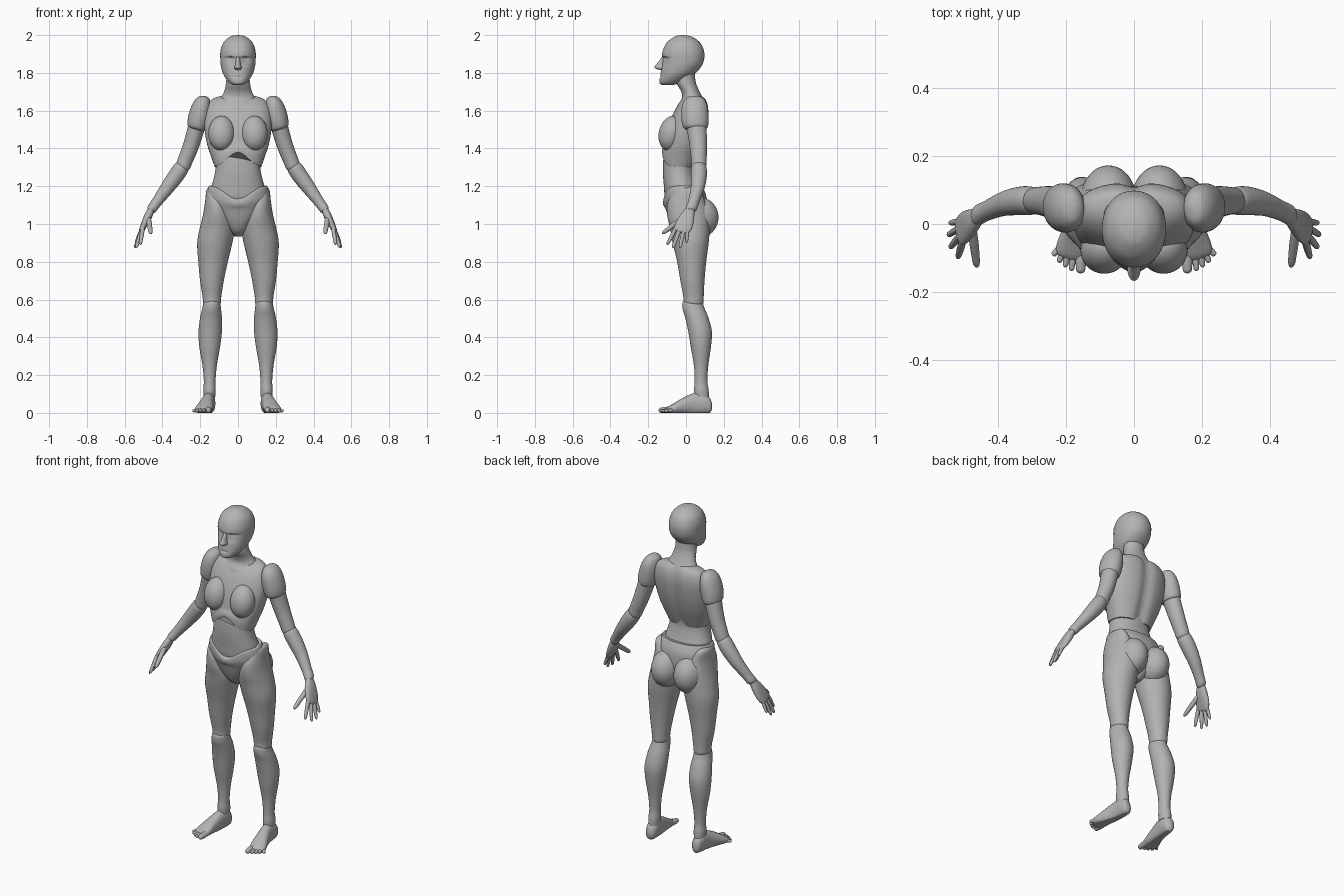
import bpy, bmesh, math
from mathutils import Vector, Matrix

X, Y, Z = Vector((1, 0, 0)), Vector((0, 1, 0)), Vector((0, 0, 1))
GREY = bpy.data.materials.new("mannequin grey")
GREY.diffuse_color = (0.45, 0.45, 0.45, 1)


def finish(name, bm, mirror):
    bmesh.ops.recalc_face_normals(bm, faces=bm.faces)
    me = bpy.data.meshes.new(name)
    bm.to_mesh(me)
    bm.free()
    for f in me.polygons:
        f.use_smooth = True
    me.set_sharp_from_angle(angle=math.radians(50))
    me.materials.append(GREY)
    ob = bpy.data.objects.new(name, me)
    bpy.context.collection.objects.link(ob)
    if mirror:
        ob.modifiers.new("mirror", 'MIRROR').use_mirror_merge = False
    return ob


def spline(rows, sub):
    """Catmull-Rom interpolation of whole rows."""
    r = [rows[0]] + list(rows) + [rows[-1]]
    out = []
    for i in range(1, len(r) - 2):
        for k in range(sub):
            t = k / sub
            out.append([0.5 * (2 * b + (c - a) * t + (2 * a - 5 * b + 4 * c - d) * t * t
                               + (3 * b - a - 3 * c + d) * t ** 3)
                        for a, b, c, d in zip(*r[i - 1:i + 3])])
    return out + [list(rows[-1])]


def loft(name, rows, u=X, v=Y, mirror=False, p=2.0, n=40, sub=5, fn=None):
    """Skin of superellipses; each row is centre x, y, z and the radii along u and v."""
    bm = bmesh.new()
    rings = []
    for x, y, z, ru, rv in spline(rows, sub):
        ring = []
        for i in range(n):
            a = 2 * math.pi * i / n
            c, s = math.cos(a), math.sin(a)
            c = math.copysign(abs(c) ** (2 / p), c) * max(ru, 0.001)
            s = math.copysign(abs(s) ** (2 / p), s) * max(rv, 0.001)
            co = Vector((x, y, z)) + u * c + v * s
            ring.append(bm.verts.new(fn(co) if fn else co))
        rings.append(ring)
    for a, b in zip(rings, rings[1:]):
        for i in range(n):
            bm.faces.new((a[i], a[(i + 1) % n], b[(i + 1) % n], b[i]))
    bm.faces.new(rings[0])
    bm.faces.new(rings[-1])
    return finish(name, bm, mirror)


def body(name, slices, **kw):
    """Loft of level slices: z, front y, back y, half width and optional centre x."""
    rows = [((s[4] if len(s) > 4 else 0), (s[1] + s[2]) / 2, s[0], s[3], (s[2] - s[1]) / 2)
            for s in slices]
    return loft(name, rows, **kw)


def digit(name, a, b, r):
    """Round-ended finger or toe from a to b."""
    a, b = Vector(a), Vector(b)
    d = (b - a).normalized()
    u = d.cross(X).normalized()
    rows = [(*a.lerp(b, t), r * k, r * k)
            for t, k in ((0, 1), (0.35, 1.05), (0.7, 0.92), (0.88, 0.8), (0.97, 0.45), (1, 0.05))]
    loft(name, rows, u, d.cross(u), True, n=14, sub=3)


def ellipsoid(name, centre, radii, tilt=0):
    bm = bmesh.new()
    m = Matrix.Translation(centre) @ Matrix.Rotation(tilt, 4, 'X') @ Matrix.Diagonal((*radii, 1))
    bmesh.ops.create_uvsphere(bm, u_segments=40, v_segments=24, radius=1, matrix=m)
    finish(name, bm, True)


def bell(d, w):
    return math.exp(-(d / w) ** 2)


# Head: eye sockets under a brow ledge, faint mouth
def face(co):
    if co.y < -0.02:
        t = 1.888 - co.z
        if 0 < t < 0.06:
            co.y += 0.02 * min(1, t / 0.01) * (1 - t / 0.06) * bell(abs(co.x) - 0.04, 0.03)
        co.y += 0.005 * bell(co.z - 1.778, 0.006) * bell(co.x, 0.025)
    return co


body("head", [(2.0, -0.025, -0.015, 0.004), (1.992, -0.06, 0.03, 0.042), (1.962, -0.1, 0.073, 0.076),
              (1.92, -0.122, 0.094, 0.092), (1.88, -0.128, 0.097, 0.094), (1.84, -0.128, 0.085, 0.091),
              (1.80, -0.134, 0.052, 0.081), (1.77, -0.14, 0.01, 0.064), (1.745, -0.14, -0.035, 0.042),
              (1.735, -0.125, -0.075, 0.018)], p=2.1, n=72, sub=9, fn=face)
body("nose", [(1.893, -0.122, -0.1, 0.01), (1.87, -0.137, -0.1, 0.011), (1.845, -0.157, -0.1, 0.014),
              (1.83, -0.167, -0.1, 0.019), (1.82, -0.155, -0.1, 0.016), (1.815, -0.13, -0.1, 0.006)], n=24)
body("neck", [(1.81, -0.05, 0.045, 0.06), (1.75, -0.05, 0.052, 0.063), (1.70, -0.025, 0.072, 0.074),
              (1.665, -0.022, 0.09, 0.094), (1.63, -0.045, 0.1, 0.108), (1.61, -0.045, 0.09, 0.1)])


# Chest: arched lower rim at the front, groove along the spine
def ribs(co):
    if co.y > 0.02:
        co.y -= 0.016 * bell(co.x, 0.03)
    else:
        low = max(0, min(1, (1.42 - co.z) / 0.12))
        co.z += 0.08 * low * bell(co.x, 0.075) * min(1, (0.02 - co.y) / 0.08)
    return co


body("chest", [(1.30, -0.127, 0.048, 0.124), (1.35, -0.127, 0.068, 0.14), (1.42, -0.115, 0.092, 0.163),
               (1.5, -0.1, 0.112, 0.177), (1.58, -0.07, 0.122, 0.177), (1.63, -0.042, 0.118, 0.162),
               (1.66, -0.012, 0.106, 0.138), (1.675, 0.015, 0.09, 0.1), (1.682, 0.035, 0.06, 0.03)],
     p=2.3, n=64, fn=ribs)
ellipsoid("breasts", (0.087, -0.078, 1.48), (0.07, 0.066, 0.094), math.radians(-14))


# Abdomen and pelvis, with a front dip in the pelvis rim
def rim(co):
    if co.y < 0:
        high = max(0, min(1, (co.z - 1.08) / 0.12))
        co.z -= 0.075 * high * bell(co.x, 0.085) * min(1, -co.y / 0.06)
    return co


body("abdomen", [(1.08, -0.095, 0.08, 0.13), (1.14, -0.112, 0.085, 0.147), (1.2, -0.117, 0.065, 0.14),
                 (1.25, -0.121, 0.05, 0.126), (1.30, -0.122, 0.042, 0.118), (1.36, -0.117, 0.05, 0.12),
                 (1.41, -0.09, 0.06, 0.11)], p=2.2, n=56)
body("pelvis", [(1.205, -0.112, 0.08, 0.15), (1.195, -0.12, 0.088, 0.156), (1.16, -0.122, 0.104, 0.163),
                (1.12, -0.118, 0.11, 0.16), (1.06, -0.102, 0.11, 0.128), (1.0, -0.08, 0.1, 0.08),
                (0.96, -0.055, 0.08, 0.045), (0.935, -0.02, 0.05, 0.02)], p=2.2, n=64, fn=rim)
ellipsoid("buttocks", (0.075, 0.068, 1.035), (0.083, 0.104, 0.108))

# Legs
body("thighs", [(1.195, 0.0, 0.05, 0.012, 0.14), (1.18, -0.05, 0.08, 0.03, 0.137),
                (1.12, -0.095, 0.1, 0.057, 0.117), (1.05, -0.1, 0.12, 0.075, 0.11),
                (0.98, -0.085, 0.125, 0.092, 0.11), (0.9, -0.07, 0.12, 0.093, 0.123),
                (0.8, -0.047, 0.107, 0.078, 0.132), (0.7, -0.03, 0.098, 0.063, 0.138),
                (0.62, -0.015, 0.094, 0.05, 0.138), (0.58, -0.012, 0.092, 0.046, 0.138),
                (0.56, 0.0, 0.08, 0.03, 0.138)], mirror=True)
body("shins", [(0.6, 0.0, 0.07, 0.02, 0.138), (0.585, -0.018, 0.086, 0.042, 0.138),
               (0.55, -0.018, 0.1, 0.05, 0.14), (0.5, -0.003, 0.12, 0.058, 0.143),
               (0.43, 0.012, 0.137, 0.062, 0.147), (0.35, 0.025, 0.132, 0.055, 0.15),
               (0.25, 0.042, 0.118, 0.038, 0.15), (0.17, 0.046, 0.113, 0.031, 0.15),
               (0.12, 0.042, 0.12, 0.033, 0.151), (0.08, 0.045, 0.122, 0.03, 0.151)], mirror=True)


# Feet with flat soles, and toes
def sole(co):
    co.z = max(co.z, 0)
    return co


loft("feet", [(0.147, 0.137, 0.033, 0.006, 0.012), (0.15, 0.125, 0.04, 0.027, 0.04),
              (0.153, 0.09, 0.05, 0.034, 0.055), (0.158, 0.04, 0.048, 0.034, 0.056),
              (0.17, -0.02, 0.035, 0.04, 0.042), (0.181, -0.065, 0.022, 0.046, 0.028),
              (0.188, -0.092, 0.015, 0.042, 0.018), (0.19, -0.104, 0.013, 0.025, 0.008)],
     Vector((0.97, 0.23, 0)), Z, True, p=2.2, fn=sole)
digit("big_toe", (0.155, -0.08, 0.017), (0.157, -0.145, 0.013), 0.016)
for i, (x0, y0, x1, y1) in enumerate(((0.178, -0.088, 0.184, -0.138), (0.193, -0.085, 0.203, -0.127),
                                      (0.206, -0.08, 0.222, -0.113), (0.217, -0.07, 0.239, -0.092))):
    digit(f"toe_{i + 2}", (x0, y0, 0.015), (x1, y1, 0.01), 0.0095)

# Arms
loft("shoulders", [(0.172, 0.047, 1.677, 0.008, 0.006), (0.178, 0.047, 1.667, 0.043, 0.03),
                   (0.19, 0.046, 1.63, 0.066, 0.049), (0.204, 0.047, 1.57, 0.072, 0.058),
                   (0.217, 0.05, 1.515, 0.066, 0.053), (0.221, 0.05, 1.5, 0.048, 0.038)],
     Y, Vector((0.96, 0, 0.27)), True)
loft("upper_arms", [(0.213, 0.053, 1.54, 0.054, 0.046), (0.232, 0.06, 1.47, 0.05, 0.044),
                    (0.254, 0.066, 1.4, 0.045, 0.042), (0.278, 0.068, 1.34, 0.041, 0.04),
                    (0.293, 0.068, 1.3, 0.037, 0.037), (0.3, 0.068, 1.28, 0.018, 0.018)],
     Y, Vector((0.94, 0, 0.34)), True)
loft("forearms", [(0.282, 0.068, 1.322, 0.015, 0.015), (0.296, 0.068, 1.302, 0.039, 0.039),
                  (0.332, 0.068, 1.25, 0.042, 0.042), (0.381, 0.06, 1.183, 0.036, 0.036),
                  (0.43, 0.04, 1.116, 0.03, 0.028), (0.458, 0.026, 1.077, 0.03, 0.025),
                  (0.466, 0.022, 1.065, 0.014, 0.012)], Y, Vector((0.8, 0, 0.59)), True)

# Hands and fingers
loft("palms", [(0.456, 0.026, 1.085, 0.02, 0.016), (0.474, 0.01, 1.045, 0.036, 0.021),
               (0.495, -0.008, 1.0, 0.046, 0.018), (0.511, -0.024, 0.966, 0.042, 0.013),
               (0.516, -0.03, 0.955, 0.025, 0.006)],
     Vector((0.17, 0.92, -0.35)), Vector((0.89, 0, 0.44)), True, p=2.3)
for name, a, b, r in (("thumb", (0.474, -0.02, 1.03), (0.461, -0.127, 0.948), 0.013),
                      ("index_finger", (0.503, -0.05, 0.985), (0.517, -0.1, 0.89), 0.0105),
                      ("middle_finger", (0.508, -0.032, 0.975), (0.54, -0.07, 0.872), 0.0105),
                      ("ring_finger", (0.513, -0.012, 0.965), (0.546, -0.033, 0.873), 0.01),
                      ("little_finger", (0.516, 0.007, 0.96), (0.541, 0.003, 0.9), 0.009)):
    digit(name, a, b, r)
